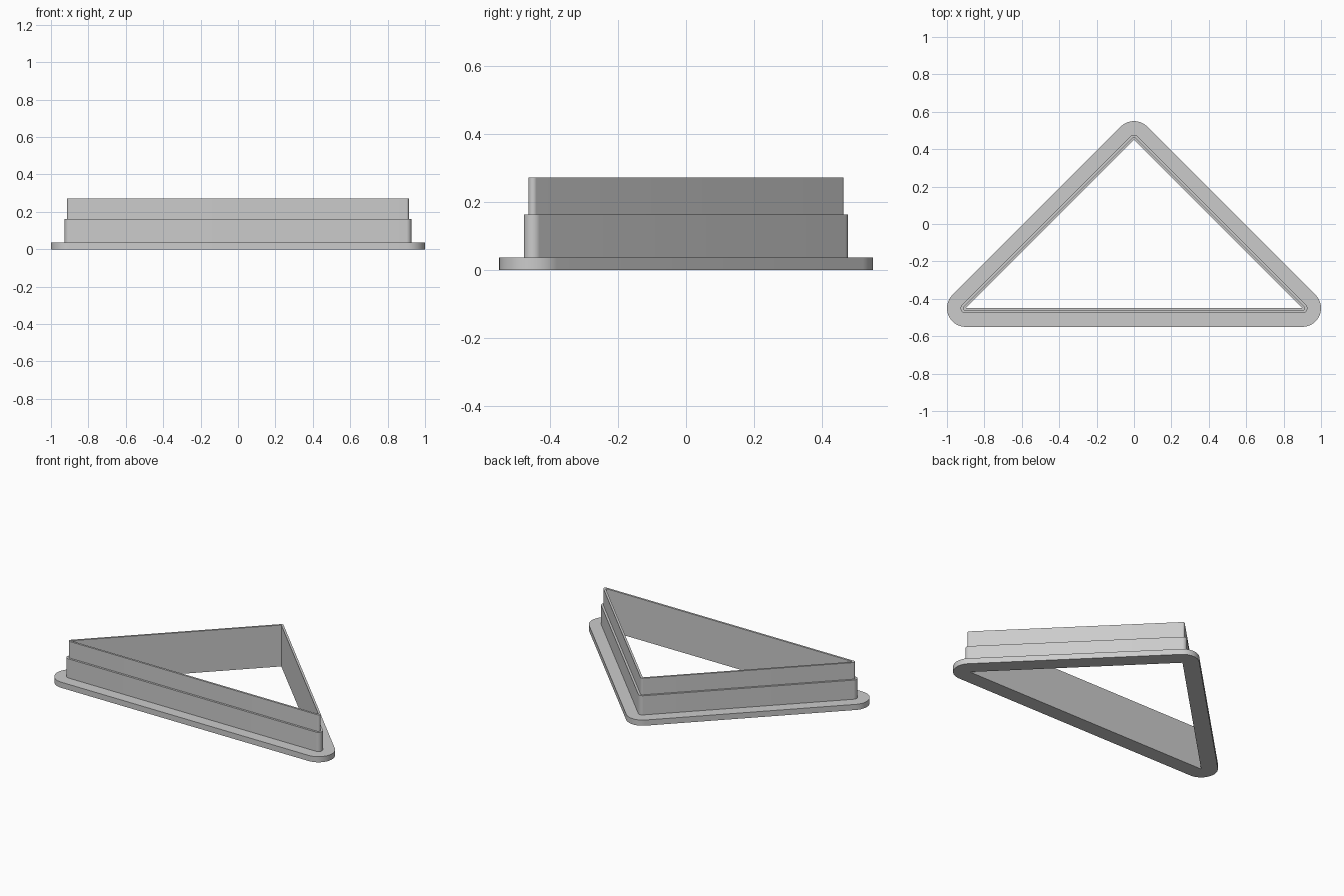
import bpy, bmesh
from math import radians, cos, sin

if "Cube" in bpy.data.objects:
    bpy.data.objects.remove(bpy.data.objects["Cube"], do_unlink=True)

grey = bpy.data.materials.new("light_grey")
grey.use_nodes = True
colour = (0.6, 0.6, 0.6, 1)
grey.diffuse_color = colour
grey.node_tree.nodes["Principled BSDF"].inputs["Base Color"].default_value = colour

# Triangle corners with the start and end angle of each rounded corner
CORNERS = [(-0.9, -0.45, 135, 270), (0.9, -0.45, -90, 45), (0, 0.45, 45, 135)]
STEPS = 16

# Wall cross-section: outward offset and height (flange, thick wall, thin blade)
FLANGE, WALL, BLADE = 0.1, 0.027, 0.0135
Z1, Z2, TOP = 0.037, 0.163, 0.272
SECTION = [(0, 0), (FLANGE, 0), (FLANGE, Z1), (WALL, Z1),
           (WALL, Z2), (BLADE, Z2), (BLADE, TOP), (0, TOP)]


def offset_ring(bm, offset, z):
    """Triangle outline pushed outward with rounded corners."""
    ring = []
    for x, y, start, end in CORNERS:
        for i in range(STEPS + 1):
            a = radians(start + (end - start) * i / STEPS)
            ring.append(bm.verts.new((x + offset * cos(a), y + offset * sin(a), z)))
    return ring


# Sweep the cross-section around the triangle
bm = bmesh.new()
rings = [offset_ring(bm, *point) for point in SECTION]
count = len(rings[0])
for lower, upper in zip(rings, rings[1:] + rings[:1]):
    for i in range(count):
        j = (i + 1) % count
        bm.faces.new((lower[i], lower[j], upper[j], upper[i]))

# The inner corners are sharp, so their coincident points merge
bmesh.ops.remove_doubles(bm, verts=bm.verts, dist=0.0001)
bmesh.ops.recalc_face_normals(bm, faces=bm.faces)
mesh = bpy.data.meshes.new("triangle_cutter_frame")
bm.to_mesh(mesh)
bm.free()
mesh.materials.append(grey)
frame = bpy.data.objects.new("triangle_cutter_frame", mesh)
bpy.context.collection.objects.link(frame)

# Smooth corners, crisp steps
bpy.context.view_layer.objects.active = frame
frame.select_set(True)
bpy.ops.object.shade_smooth_by_angle(angle=radians(30))
